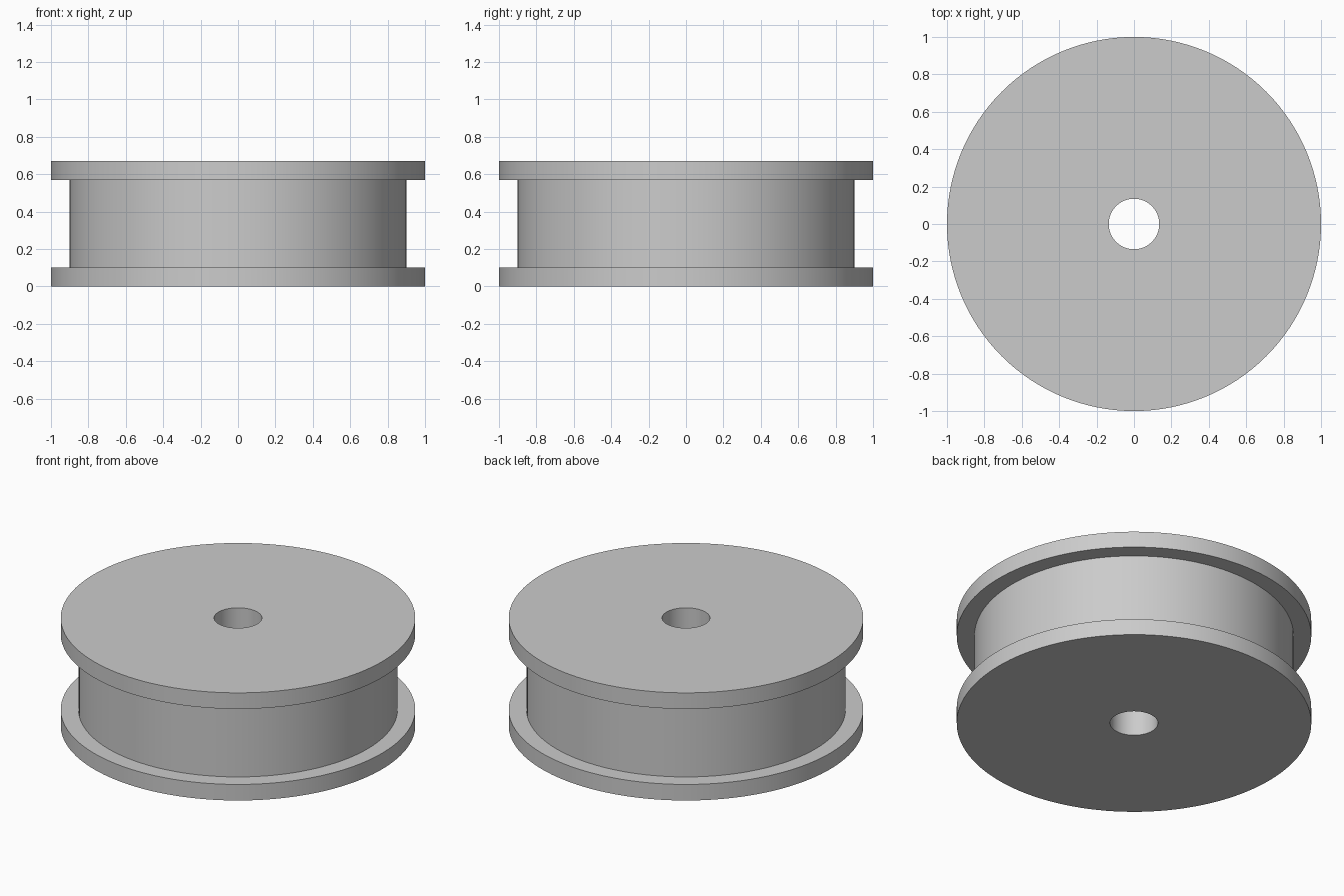
import bpy, bmesh, math

cube = bpy.data.objects.get("Cube")
if cube:
    bpy.data.objects.remove(cube, do_unlink=True)

SEGMENTS = 128
HEIGHT, FLANGE = 0.67, 0.10
RIM, CORE, BORE = 1.0, 0.9, 0.135

# Plain grey material
grey = bpy.data.materials.new("plain_grey")
grey.use_nodes = True
colour = (0.6, 0.6, 0.6, 1)
grey.diffuse_color = colour
grey.node_tree.nodes["Principled BSDF"].inputs["Base Color"].default_value = colour


def lathe(name, profile):
    """Revolve a closed (radius, height) profile around z."""
    bm = bmesh.new()
    rings = []
    for i in range(SEGMENTS):
        a = math.tau * i / SEGMENTS
        rings.append([bm.verts.new((r * math.cos(a), r * math.sin(a), z)) for r, z in profile])
    n = len(profile)
    for i, ring in enumerate(rings):
        following = rings[(i + 1) % SEGMENTS]
        for j in range(n):
            k = (j + 1) % n
            bm.faces.new((ring[j], following[j], following[k], ring[k]))
    bmesh.ops.recalc_face_normals(bm, faces=bm.faces)
    mesh = bpy.data.meshes.new(name)
    bm.to_mesh(mesh)
    bm.free()
    mesh.materials.append(grey)
    obj = bpy.data.objects.new(name, mesh)
    bpy.context.collection.objects.link(obj)
    bpy.ops.object.select_all(action="DESELECT")
    obj.select_set(True)
    bpy.context.view_layer.objects.active = obj
    bpy.ops.object.shade_smooth_by_angle(angle=math.radians(30))
    return obj


# Flanged spool with a central bore, as one solid
lower, upper = FLANGE, HEIGHT - FLANGE
lathe("flanged_spool", [
    (BORE, 0), (RIM, 0), (RIM, lower), (CORE, lower),
    (CORE, upper), (RIM, upper), (RIM, HEIGHT), (BORE, HEIGHT),
])
